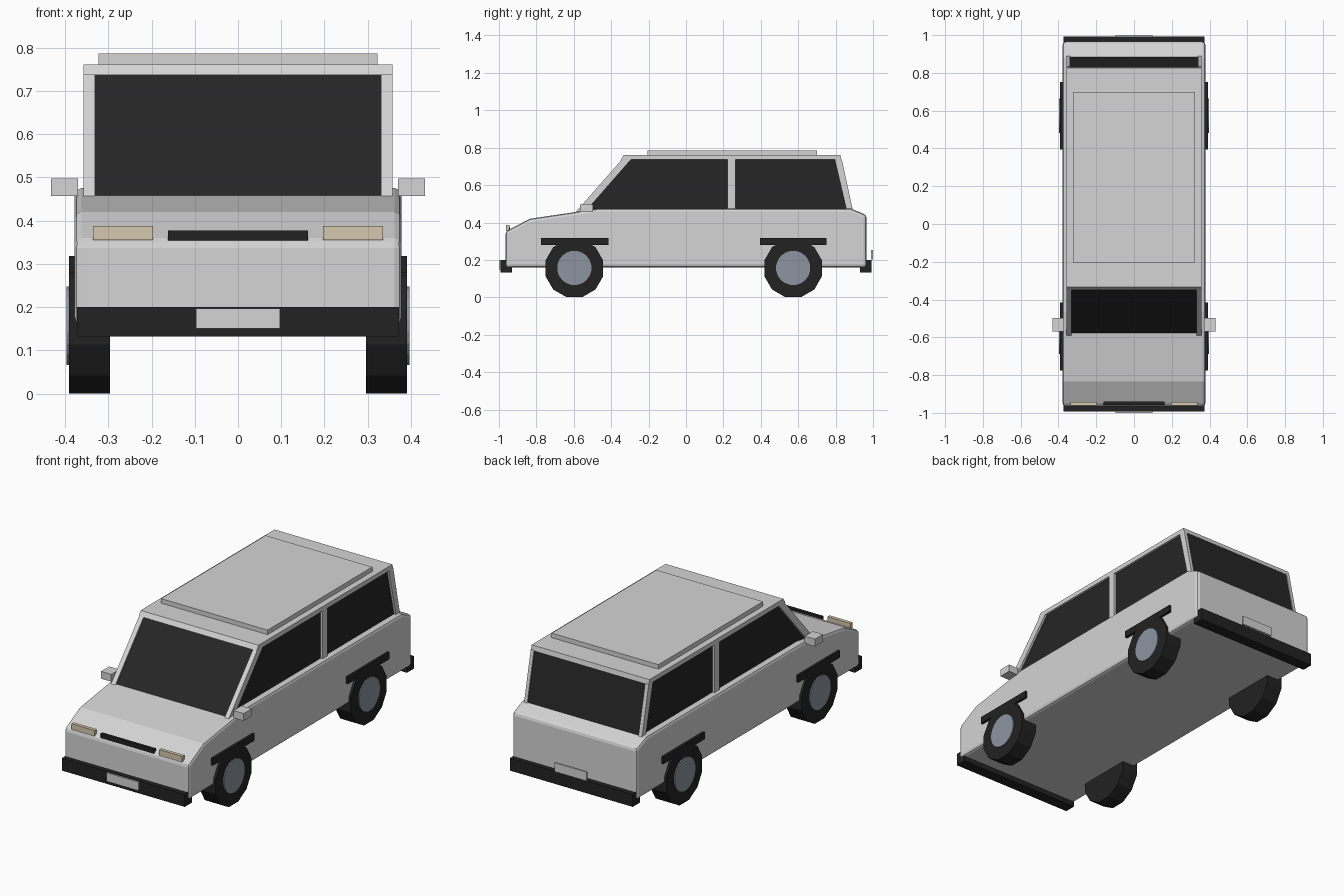
import bpy, bmesh, math
from mathutils import Matrix

cube = bpy.data.objects.get("Cube")
if cube:
    bpy.data.objects.remove(cube, do_unlink=True)


def material(name, r, g, b):
    m = bpy.data.materials.new(name)
    m.use_nodes = True
    m.diffuse_color = (r, g, b, 1)
    m.node_tree.nodes["Principled BSDF"].inputs["Base Color"].default_value = (r, g, b, 1)
    return m


PAINT = material("light grey paint", 0.66, 0.66, 0.66)
GLASS = material("dark glass", 0.019, 0.019, 0.019)
BLACK = material("black rubber", 0.016, 0.016, 0.016)
LAMP = material("cream lamp", 0.67, 0.58, 0.43)
HUB = material("steel hub", 0.27, 0.30, 0.35)


def finish(name, bm, mat):
    bmesh.ops.recalc_face_normals(bm, faces=bm.faces)
    mesh = bpy.data.meshes.new(name)
    bm.to_mesh(mesh)
    bm.free()
    mesh.materials.append(mat)
    obj = bpy.data.objects.new(name, mesh)
    bpy.context.collection.objects.link(obj)
    return obj


def prism(name, profile, x0, x1, mat):
    """Extrude a (y, z) profile from x0 to x1."""
    bm = bmesh.new()
    face = bm.faces.new([bm.verts.new((x0, y, z)) for y, z in profile])
    out = bmesh.ops.extrude_face_region(bm, geom=[face])
    moved = [v for v in out["geom"] if isinstance(v, bmesh.types.BMVert)]
    bmesh.ops.translate(bm, verts=moved, vec=(x1 - x0, 0, 0))
    return finish(name, bm, mat)


def box(name, x, y, z, mat):
    return prism(name, [(y[0], z[0]), (y[1], z[0]), (y[1], z[1]), (y[0], z[1])], x[0], x[1], mat)


def disc(name, x0, x1, y, z, radius, sides, mat):
    """Cylinder along x with a flat edge at the bottom."""
    bm = bmesh.new()
    bmesh.ops.create_cone(bm, cap_ends=True, segments=sides, radius1=radius,
                          radius2=radius, depth=abs(x1 - x0))
    bm.transform(Matrix.Translation(((x0 + x1) / 2, y, z))
                 @ Matrix.Rotation(math.pi / 2, 4, "Y")
                 @ Matrix.Rotation(math.pi / sides, 4, "Z"))
    return finish(name, bm, mat)


# Lower body with softened edges
body = prism("lower_body", [(-0.965, 0.16), (-0.965, 0.352), (-0.835, 0.42), (-0.465, 0.475),
                            (0.88, 0.475), (0.965, 0.44), (0.965, 0.16)], -0.378, 0.378, PAINT)
bevel = body.modifiers.new("soft edges", "BEVEL")
bevel.width = 0.016
bevel.segments = 2
bevel.limit_method = "ANGLE"
bevel.angle_limit = math.radians(50)

# Cabin glass and roof
prism("cabin_glass", [(-0.585, 0.45), (-0.33, 0.74), (0.828, 0.74), (0.888, 0.46)],
      -0.345, 0.345, GLASS)
prism("roof", [(-0.349, 0.736), (-0.333, 0.761), (0.826, 0.761), (0.831, 0.736)],
      -0.357, 0.357, PAINT)
box("roof_panel", (-0.323, 0.323), (-0.205, 0.70), (0.76, 0.786), PAINT)

# Front and rear bumpers and number plates
for end, s in (("front", -1), ("rear", 1)):
    box(end + "_bumper", (-0.372, 0.372), sorted((0.93 * s, 0.992 * s)), (0.132, 0.2), BLACK)
box("front_plate", (-0.097, 0.097), (-1.0, -0.99), (0.15, 0.197), PAINT)
box("rear_plate", (-0.097, 0.097), (0.99, 1.0), (0.203, 0.252), PAINT)
box("grille", (-0.162, 0.162), (-0.957, -0.94), (0.345, 0.377), BLACK)

# Parts repeated on both sides
for side, s in (("left", 1), ("right", -1)):
    prism(side + "_front_pillar", [(-0.595, 0.45), (-0.342, 0.738), (-0.293, 0.738), (-0.545, 0.45)],
          0.331 * s, 0.357 * s, PAINT)
    box(side + "_middle_pillar", (0.33 * s, 0.357 * s), (0.222, 0.265), (0.46, 0.738), PAINT)
    prism(side + "_rear_pillar", [(0.86, 0.46), (0.795, 0.738), (0.833, 0.738), (0.893, 0.46)],
          0.338 * s, 0.357 * s, PAINT)
    box(side + "_headlight", (0.196 * s, 0.335 * s), (-0.962, -0.943), (0.355, 0.387), LAMP)
    box(side + "_mirror", (0.37 * s, 0.432 * s), (-0.568, -0.498), (0.457, 0.497), PAINT)
    # Wheels and the dark strips above them
    for end, y, strip in (("front", -0.597, (-0.775, -0.415)), ("rear", 0.573, (0.395, 0.752))):
        name = side + "_" + end
        disc(name + "_tyre", 0.296 * s, 0.391 * s, y, 0.155, 0.16, 12, BLACK)
        disc(name + "_hub", 0.37 * s, 0.397 * s, y, 0.157, 0.092, 20, HUB)
        box(name + "_arch_strip", (0.36 * s, 0.391 * s), strip, (0.28, 0.318), BLACK)
